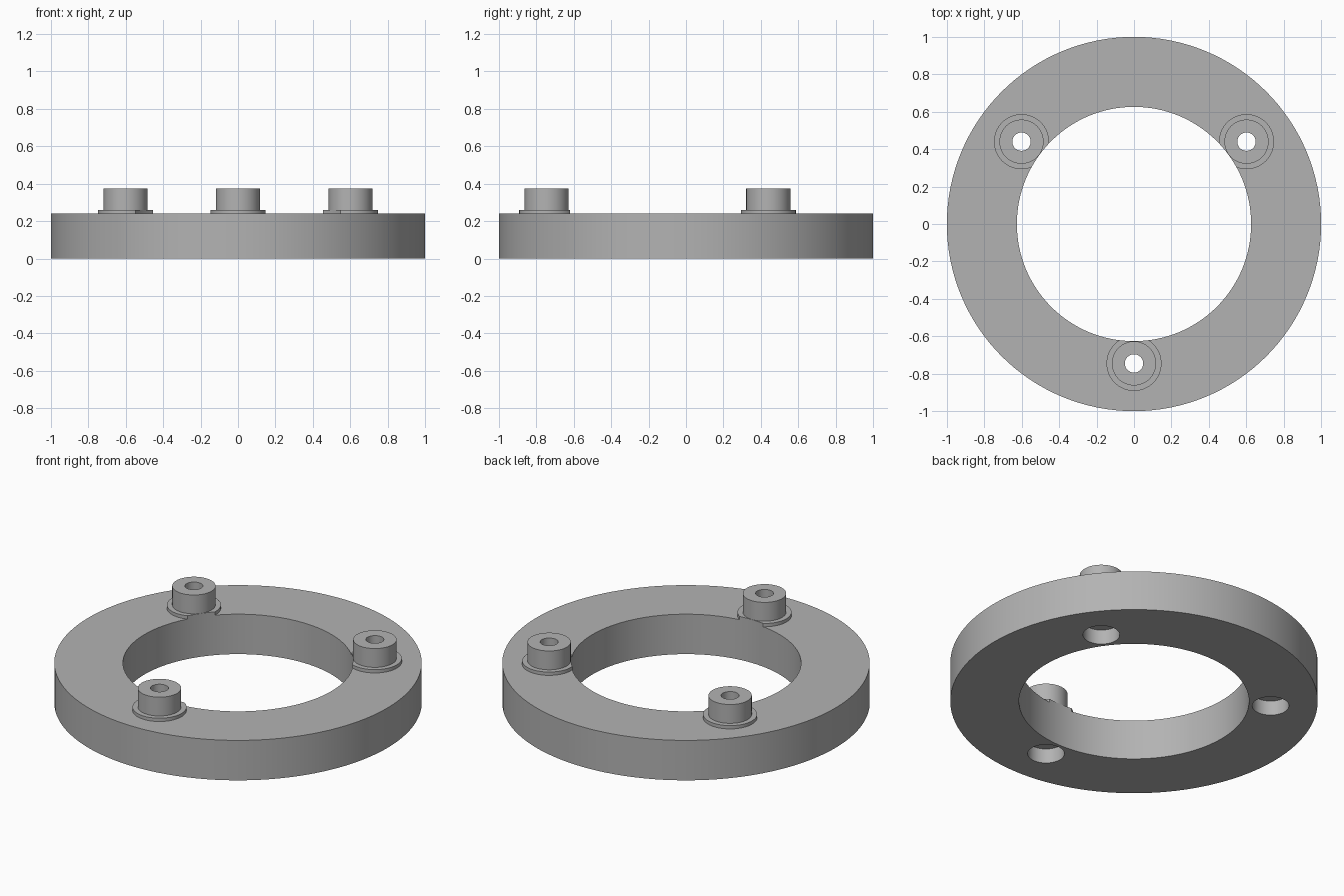
import bpy
import math

cube = bpy.data.objects.get("Cube")
if cube:
    bpy.data.objects.remove(cube, do_unlink=True)

RING_TOP, FLANGE_TOP, BOSS_TOP = 0.24, 0.26, 0.373
BOLT_CIRCLE = 0.745

grey = bpy.data.materials.new("plain_grey")
grey.use_nodes = True
colour = (0.45, 0.45, 0.45, 1)
grey.diffuse_color = colour
grey.node_tree.nodes["Principled BSDF"].inputs["Base Color"].default_value = colour


def cylinder(name, radius, bottom, top, x=0, y=0, sides=64):
    bpy.ops.mesh.primitive_cylinder_add(
        vertices=sides, radius=radius, depth=top - bottom,
        location=(x, y, (bottom + top) / 2))
    obj = bpy.context.object
    obj.name = name
    obj.data.materials.append(grey)
    return obj


def combine(target, tool, operation):
    """Apply a boolean to target, then discard the tool."""
    mod = target.modifiers.new(tool.name, "BOOLEAN")
    mod.operation, mod.solver, mod.object = operation, "EXACT", tool
    bpy.context.view_layer.objects.active = target
    bpy.ops.object.modifier_apply(modifier=mod.name)
    bpy.data.objects.remove(tool, do_unlink=True)


# Main disc
ring = cylinder("mounting_ring", 1, 0, RING_TOP, sides=128)
spots = [(BOLT_CIRCLE * math.cos(math.radians(a)),
          BOLT_CIRCLE * math.sin(math.radians(a))) for a in (36.2, 143.8, 270)]

# Flanged bosses, rooted inside the disc
for x, y in spots:
    combine(ring, cylinder("flange", 0.147, 0.15, FLANGE_TOP, x, y), "UNION")
    combine(ring, cylinder("boss", 0.118, 0.18, BOSS_TOP, x, y), "UNION")

# Centre bore, which also trims the flanges
combine(ring, cylinder("bore", 0.626, -1, 1, sides=128), "DIFFERENCE")

# Screw holes with counterbores underneath
for x, y in spots:
    combine(ring, cylinder("screw_hole", 0.049, -1, 1, x, y), "DIFFERENCE")
    combine(ring, cylinder("counterbore", 0.1, -1, 0.088, x, y), "DIFFERENCE")

# Smooth round walls with crisp rims
bpy.ops.object.select_all(action="DESELECT")
ring.select_set(True)
bpy.context.view_layer.objects.active = ring
bpy.ops.object.shade_smooth_by_angle(angle=math.radians(30))
